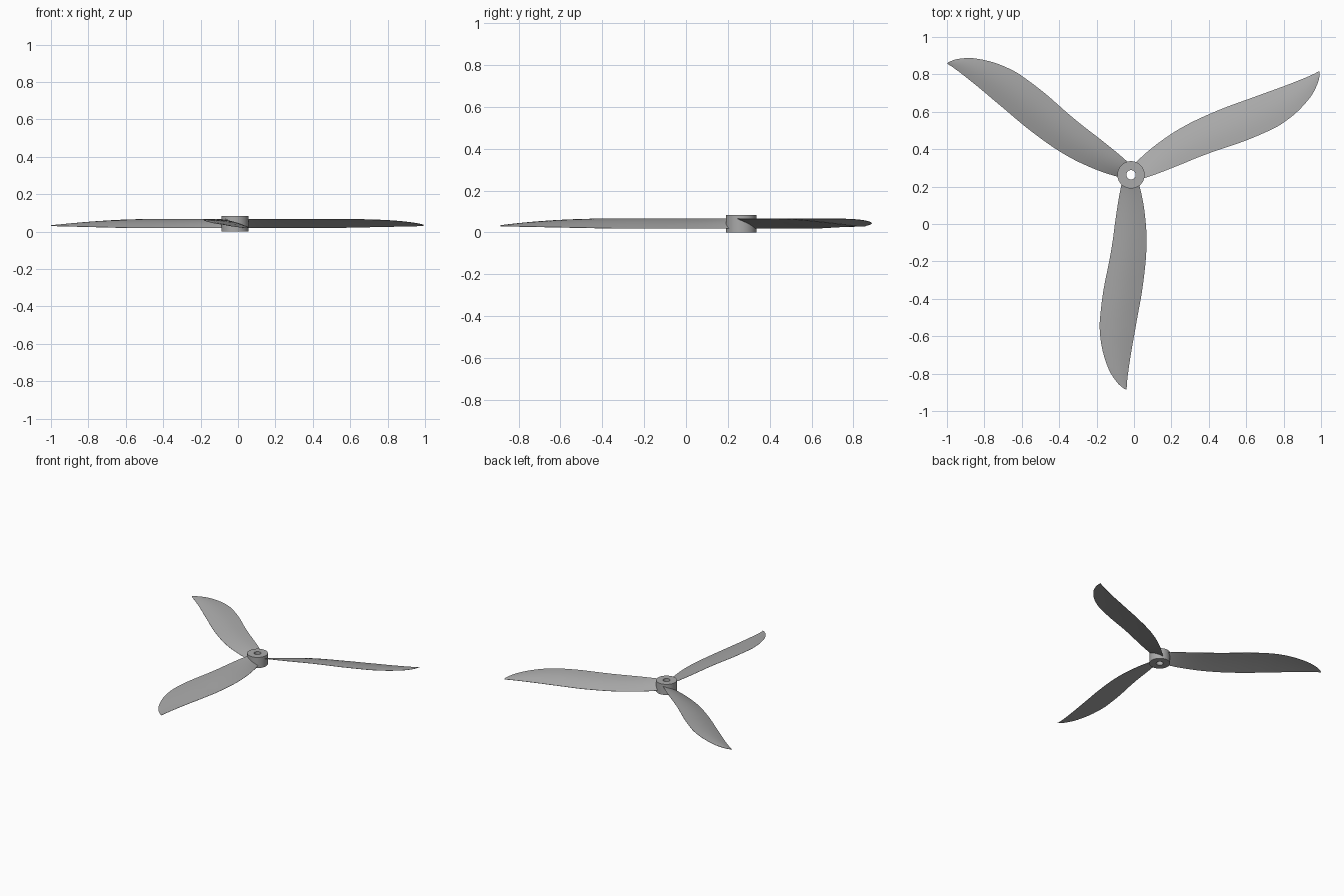
import bpy, bmesh, math
from mathutils import Matrix, Vector

if "Cube" in bpy.data.objects:
    bpy.data.objects.remove(bpy.data.objects["Cube"])

CENTRE = Vector((-0.016, 0.263, 0))
HUB_R, HOLE_R, HUB_H = 0.073, 0.025, 0.083

grey = bpy.data.materials.new("plain grey")
grey.use_nodes = True
colour = (0.4, 0.4, 0.4, 1)
grey.diffuse_color = colour
grey.node_tree.nodes["Principled BSDF"].inputs["Base Color"].default_value = colour


def add_object(name, bm, angle):
    bmesh.ops.recalc_face_normals(bm, faces=bm.faces)
    mesh = bpy.data.meshes.new(name)
    bm.to_mesh(mesh)
    bm.free()
    mesh.materials.append(grey)
    obj = bpy.data.objects.new(name, mesh)
    bpy.context.collection.objects.link(obj)
    bpy.ops.object.select_all(action="DESELECT")
    obj.select_set(True)
    bpy.context.view_layer.objects.active = obj
    bpy.ops.object.shade_smooth_by_angle(angle=math.radians(angle))
    return obj


def spline(points, steps):
    """Smooth samples through a list of control rows."""
    rows = [Vector(p) for p in points]
    rows = [2 * rows[0] - rows[1]] + rows + [2 * rows[-1] - rows[-2]]
    out = []
    for a, b, c, d in zip(rows, rows[1:], rows[2:], rows[3:]):
        for i in range(steps):
            t = i / steps
            out.append(b + (c - a) * t / 2 + (2 * a - 5 * b + 4 * c - d) * t**2 / 2
                       + (3 * b - a - 3 * c + d) * t**3 / 2)
    return out + [rows[-2]]


# Blade stations: radius, raised edge, lowered edge
OUTLINE = [(0.035, -0.045, 0.036), (0.07, -0.055, 0.048), (0.16, -0.071, 0.067),
           (0.27, -0.087, 0.08), (0.36, -0.099, 0.083), (0.465, -0.117, 0.078),
           (0.615, -0.147, 0.06), (0.75, -0.164, 0.036), (0.83, -0.167, 0.022),
           (0.936, -0.153, 0.003), (1.04, -0.119, -0.013), (1.107, -0.077, -0.021),
           (1.14, -0.042, -0.023), (1.149, -0.024, -0.024)]
CHORD = 12


def blade(name, turn):
    bm = bmesh.new()
    rings = []
    for r, left, right in spline(OUTLINE, 4):
        fade = min(1, max(0, (r - 0.6) / 0.549))
        z_high = 0.066 - 0.032 * fade**2.2
        z_low = 0.019 + 0.011 * fade
        width = right - left
        upper, lower = [], []
        for i in range(CHORD + 1):
            s = (1 - math.cos(math.pi * i / CHORD)) / 2
            bow = math.sin(math.pi * s)
            mid = z_high + (z_low - z_high) * s + 0.03 * width * bow
            half = 0.0008 + 0.022 * width * bow
            x = left + width * s
            upper.append(bm.verts.new((x, -r, mid + half)))
            lower.append(bm.verts.new((x, -r, mid - half)))
        rings.append(upper + lower[::-1])
    n = len(rings[0])
    for a, b in zip(rings, rings[1:]):
        for i in range(n):
            j = (i + 1) % n
            bm.faces.new((a[i], a[j], b[j], b[i]))
    bm.faces.new(rings[0])
    bm.faces.new(rings[-1])
    bmesh.ops.remove_doubles(bm, verts=bm.verts, dist=0.00005)
    bmesh.ops.transform(bm, verts=bm.verts,
                        matrix=Matrix.Translation(CENTRE) @ Matrix.Rotation(turn, 4, "Z"))
    add_object(name, bm, 40)


for k, name in enumerate(("front_blade", "left_blade", "right_blade")):
    blade(name, k * math.tau / 3)

# Hub: a ring profile swept around the shaft hole
bm = bmesh.new()
SIDES = 48
profile = [(HOLE_R, 0), (HUB_R, 0), (HUB_R, HUB_H), (HOLE_R, HUB_H)]
loops = [[bm.verts.new(CENTRE + Vector((r * math.cos(math.tau * i / SIDES),
                                        r * math.sin(math.tau * i / SIDES), z)))
          for i in range(SIDES)] for r, z in profile]
for a, b in zip(loops, loops[1:] + loops[:1]):
    for i in range(SIDES):
        j = (i + 1) % SIDES
        bm.faces.new((a[i], a[j], b[j], b[i]))
add_object("hub", bm, 30)
